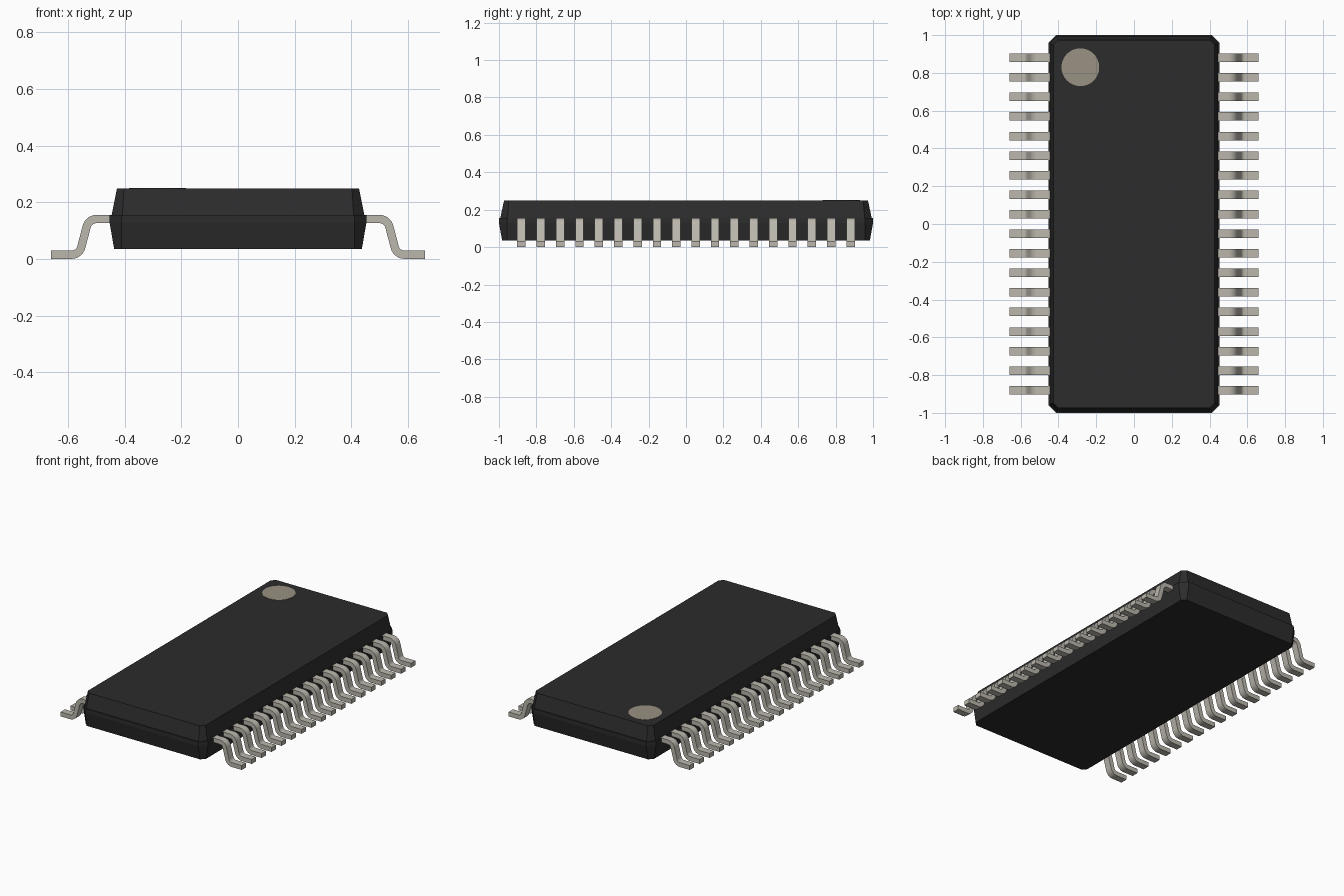
import bpy, bmesh, math
from mathutils import Vector

cube = bpy.data.objects.get("Cube")
if cube:
    bpy.data.objects.remove(cube, do_unlink=True)


def material(name, rgb):
    m = bpy.data.materials.new(name)
    m.use_nodes = True
    m.diffuse_color = (*rgb, 1)
    m.node_tree.nodes["Principled BSDF"].inputs["Base Color"].default_value = (*rgb, 1)
    return m


black = material("black plastic", (0.025, 0.025, 0.025))
metal = material("tin plated metal", (0.50, 0.475, 0.42))
mark = material("marker tan grey", (0.32, 0.285, 0.225))


def finish(name, bm, mat):
    bmesh.ops.recalc_face_normals(bm, faces=bm.faces)
    me = bpy.data.meshes.new(name)
    bm.to_mesh(me)
    bm.free()
    me.materials.append(mat)
    ob = bpy.data.objects.new(name, me)
    bpy.context.collection.objects.link(ob)
    return ob


def loft(bm, rings):
    """Skin a list of equal-length point loops and cap both ends."""
    loops = [[bm.verts.new(p) for p in ring] for ring in rings]
    for a, b in zip(loops, loops[1:]):
        for i in range(len(a)):
            j = (i + 1) % len(a)
            bm.faces.new((a[i], a[j], b[j], b[i]))
    bm.faces.new(loops[0])
    bm.faces.new(loops[-1])


# Package body: stacked chamfered rectangles with a parting band at lead height
def chamfered(z, hx, hy, c):
    return [(x, y, z) for x, y in (
        (hx, hy - c), (hx - c, hy), (c - hx, hy), (-hx, hy - c),
        (-hx, c - hy), (c - hx, -hy), (hx - c, -hy), (hx, c - hy))]


bm = bmesh.new()
loft(bm, [chamfered(*r) for r in (
    (0.035, 0.437, 0.983, 0.025), (0.128, 0.453, 1.0, 0.042),
    (0.155, 0.453, 1.0, 0.042), (0.155, 0.446, 0.993, 0.038),
    (0.249, 0.427, 0.973, 0.025))])
finish("package_body", bm, black)

# Pin one marker: thin disc on the top face
bm = bmesh.new()
bmesh.ops.create_cone(bm, cap_ends=True, segments=48, radius1=0.1, radius2=0.1, depth=0.004)
bmesh.ops.translate(bm, verts=bm.verts, vec=(-0.284, 0.83, 0.249))
finish("pin_one_marker", bm, mark)


# Gull wing leads: a rounded S path swept with a rectangular section
def fillet(a, p, b, r, steps=7):
    """Arc points rounding corner p between a and b."""
    u, v = (a - p).normalized(), (b - p).normalized()
    half = u.angle(v) / 2
    start = p + u * (r / math.tan(half))
    centre = p + (u + v).normalized() * (r / math.sin(half))
    turn = math.pi - 2 * half
    if u.x * v.y - u.y * v.x > 0:
        turn = -turn
    arm = start - centre
    pts = []
    for i in range(steps + 1):
        t = turn * i / steps
        c, s = math.cos(t), math.sin(t)
        pts.append(centre + Vector((arm.x * c - arm.y * s, arm.x * s + arm.y * c)))
    return pts


corners = [Vector(p) for p in ((0.43, 0.141), (0.527, 0.141), (0.560, 0.015), (0.659, 0.015))]
path = [corners[0], *fillet(*corners[:3], 0.036), *fillet(*corners[1:], 0.036), corners[3]]
COUNT, PITCH, WIDTH, THICK = 18, 0.1035, 0.045, 0.029
first_y = -PITCH * (COUNT - 1) / 2

rings = []
for i, p in enumerate(path):
    d = (path[min(i + 1, len(path) - 1)] - path[max(i - 1, 0)]).normalized()
    if i in (0, len(path) - 1):
        d = Vector((1, 0))
    n = Vector((-d.y, d.x)) * THICK / 2
    rings.append([((p + n * s).x, first_y + w * WIDTH / 2, (p + n * s).y)
                  for s, w in ((1, -1), (1, 1), (-1, 1), (-1, -1))])
bm = bmesh.new()
loft(bm, rings)
leads = finish("leads", bm, metal)

bpy.ops.object.select_all(action='DESELECT')
leads.select_set(True)
bpy.context.view_layer.objects.active = leads
bpy.ops.object.shade_smooth_by_angle(angle=math.radians(35))

# Repeat along the side, then mirror to the other side
row = leads.modifiers.new("row", 'ARRAY')
row.count = COUNT
row.use_relative_offset = False
row.use_constant_offset = True
row.constant_offset_displace = (0, PITCH, 0)
leads.modifiers.new("both_sides", 'MIRROR').use_axis[0] = True
